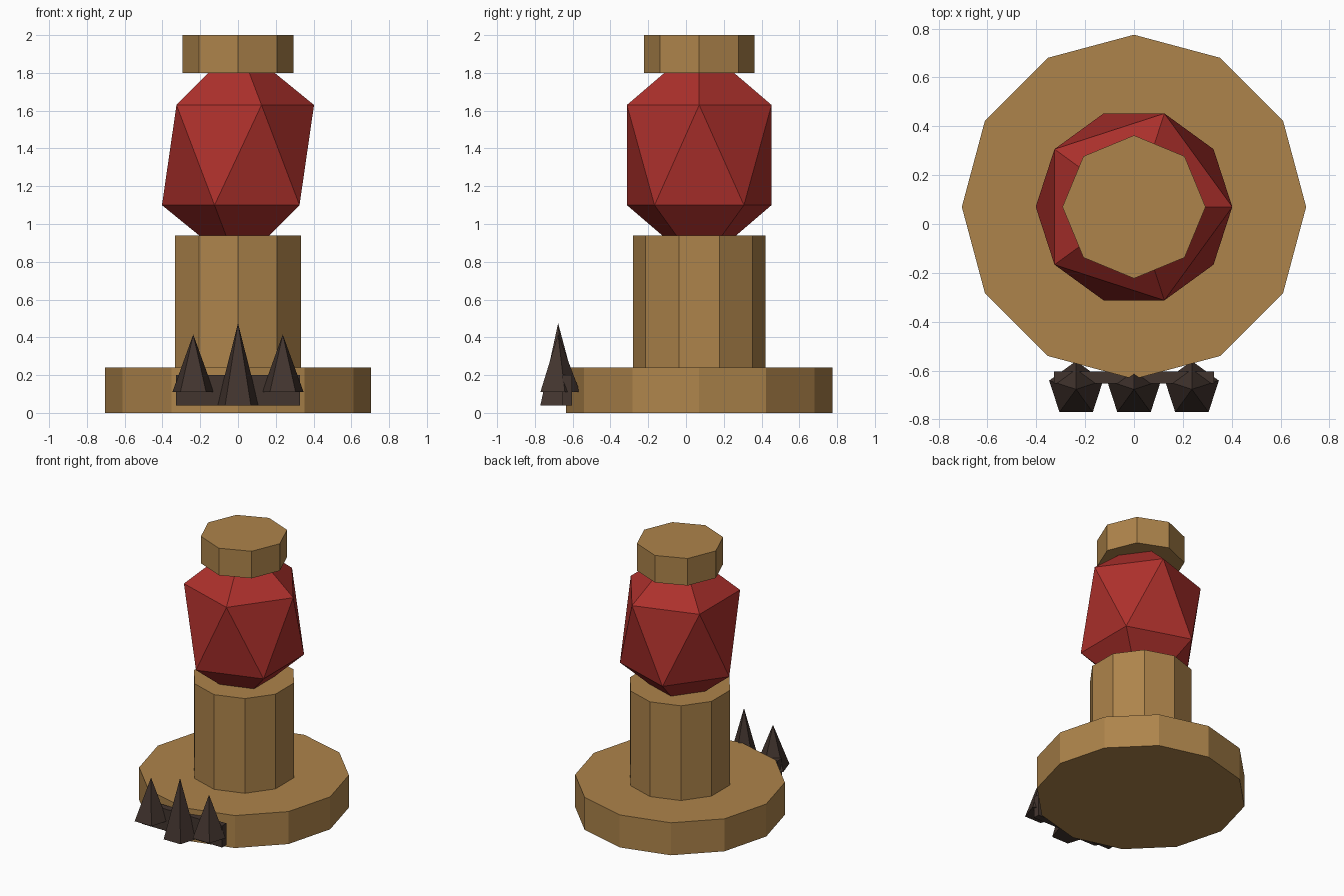
import bpy
from math import pi

if "Cube" in bpy.data.objects:
    bpy.data.objects.remove(bpy.data.objects["Cube"])

CY = 0.07  # y of the main axis


def material(name, rgb):
    m = bpy.data.materials.new(name)
    m.diffuse_color = (*rgb, 1)
    m.use_nodes = True
    m.node_tree.nodes["Principled BSDF"].inputs["Base Color"].default_value = m.diffuse_color
    return m


BRASS = material("brass", (0.42, 0.23, 0.07))
RED = material("red_crystal", (0.42, 0.03, 0.025))
DARK = material("dark_stone", (0.055, 0.035, 0.028))


def finish(name, mat):
    ob = bpy.context.object
    ob.name = name
    ob.data.materials.append(mat)
    return ob


def prism(name, sides, r, z0, z1, mat, x=0, y=CY, tip=None):
    """Upright prism with a vertex towards +y; tip=0 makes a spike."""
    bpy.ops.mesh.primitive_cone_add(
        vertices=sides, radius1=r, radius2=r if tip is None else tip,
        depth=z1 - z0, location=(x, y, (z0 + z1) / 2))
    return finish(name, mat)


# Stacked stand: base disc, column, cap
prism("base", 12, 0.705, 0, 0.24, BRASS)
prism("column", 10, 0.35, 0.24, 0.94, BRASS)
prism("cap", 8, 0.293, 1.8, 2.0, BRASS)

# Faceted crystal, its poles sunk into the column and the cap
bpy.ops.mesh.primitive_ico_sphere_add(subdivisions=1, radius=1, location=(0, CY, 1.365))
bpy.context.object.scale = (0.45, 0.45, 0.593)
finish("crystal", RED)

# Bar that carries the spikes
bpy.ops.mesh.primitive_cube_add(size=1, location=(0, -0.628, 0.12))
bpy.context.object.scale = (0.655, 0.05, 0.16)
finish("spike_bar", DARK)

# Three five-sided spikes
for name, x, z0, z1 in (("left_spike", -0.237, 0.11, 0.415),
                        ("middle_spike", 0, 0.04, 0.475),
                        ("right_spike", 0.237, 0.11, 0.415)):
    prism(name, 5, 0.116, z0, z1, DARK, x=x, y=-0.677, tip=0)
